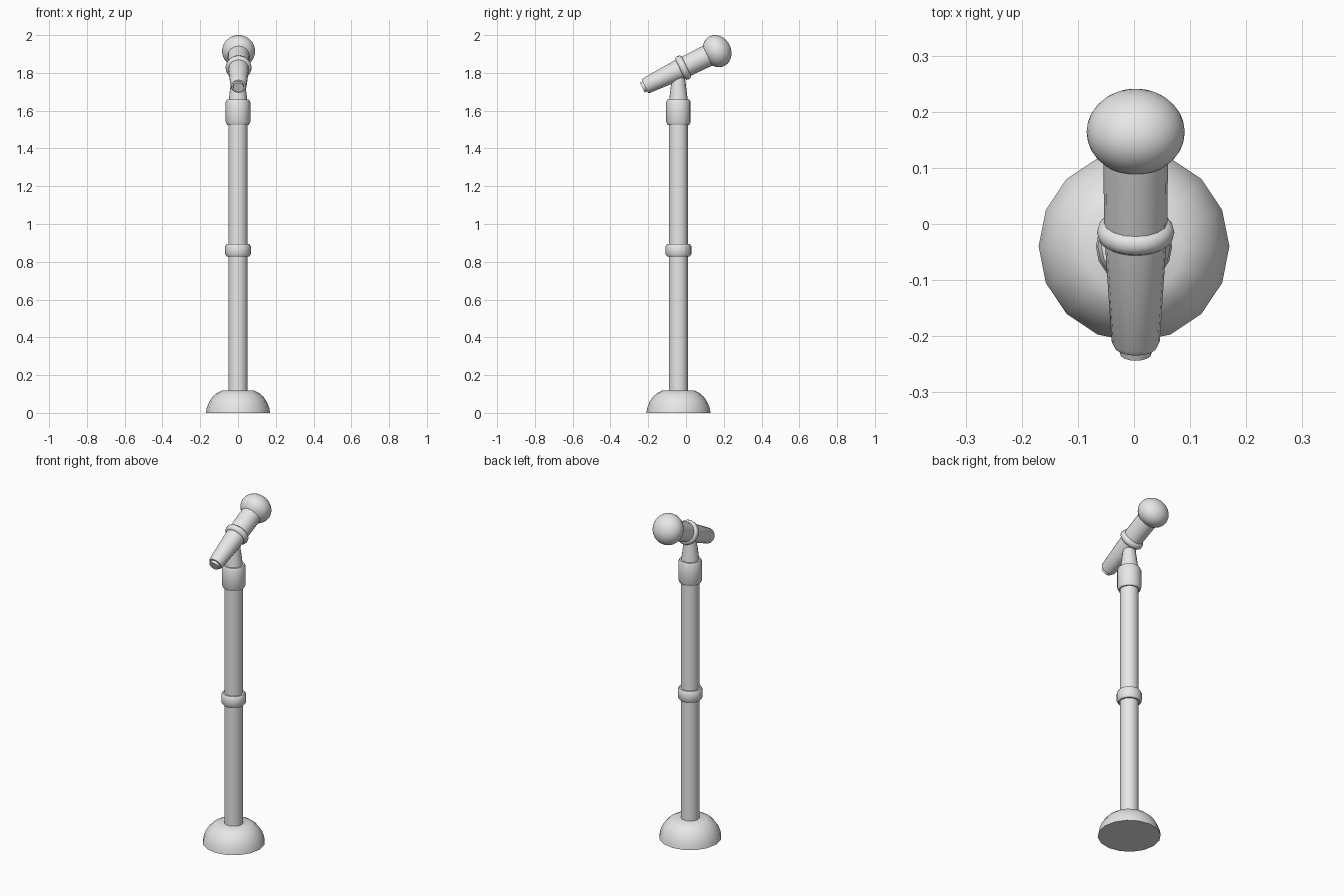
import bpy
import bmesh
from math import radians, sin, cos, tau
from mathutils import Matrix

cube = bpy.data.objects.get("Cube")
if cube:
    bpy.data.objects.remove(cube, do_unlink=True)

# Single plain grey finish
grey = bpy.data.materials.new("plain_grey")
grey.use_nodes = True
colour = (0.8, 0.8, 0.8, 1.0)
grey.diffuse_color = colour
grey.node_tree.nodes["Principled BSDF"].inputs["Base Color"].default_value = colour

STAND = Matrix.Translation((0, -0.04, 0))
MIC = Matrix.Translation((0.003, 0.164, 1.915)) @ Matrix.Rotation(radians(-64), 4, 'X')


def finish(bm, name, frame, angle=50):
    """Turn a bmesh into a placed, smooth-shaded grey object."""
    bmesh.ops.recalc_face_normals(bm, faces=bm.faces)
    mesh = bpy.data.meshes.new(name)
    bm.to_mesh(mesh)
    bm.free()
    mesh.materials.append(grey)
    obj = bpy.data.objects.new(name, mesh)
    bpy.context.collection.objects.link(obj)
    obj.matrix_world = frame
    bpy.ops.object.select_all(action='DESELECT')
    obj.select_set(True)
    bpy.context.view_layer.objects.active = obj
    bpy.ops.object.shade_smooth_by_angle(angle=radians(angle))
    return obj


def turned(name, profile, frame, sides=16):
    """Closed solid turned around local z from (radius, height) points."""
    bm = bmesh.new()
    rings = [[bm.verts.new((r * cos(tau * i / sides), r * sin(tau * i / sides), z))
              for i in range(sides)] for r, z in profile]
    for low, high in zip(rings, rings[1:]):
        for i in range(sides):
            j = (i + 1) % sides
            bm.faces.new((low[i], low[j], high[j], high[i]))
    bm.faces.new(rings[0][::-1])
    bm.faces.new(rings[-1])
    return finish(bm, name, frame)


# Upright stand
turned("base", [(0.17, 0), (0.165, 0.028), (0.153, 0.058), (0.135, 0.085),
                (0.112, 0.105), (0.087, 0.118)], STAND)
turned("pole", [(0.051, 0.1), (0.051, 1.56)], STAND)
turned("pole_ring", [(0.06, 0.828), (0.068, 0.84), (0.068, 0.882), (0.06, 0.895)], STAND)
turned("top_collar", [(0.058, 1.525), (0.065, 1.54), (0.065, 1.645), (0.058, 1.66)], STAND)
turned("mic_neck", [(0.05, 1.65), (0.044, 1.7), (0.032, 1.79)], STAND)

# Tilted microphone, local z running from tail to head
turned("mic_tail_plug", [(0.028, -0.44), (0.03, -0.41)], MIC)
turned("mic_handle", [(0.038, -0.425), (0.043, -0.415), (0.056, -0.2), (0.058, -0.03)], MIC)
turned("mic_ring", [(0.056, -0.218), (0.066, -0.211), (0.069, -0.199),
                    (0.066, -0.187), (0.056, -0.18)], MIC, 24)

# Slightly flattened ball head
bm = bmesh.new()
bmesh.ops.create_uvsphere(bm, u_segments=32, v_segments=16, radius=0.0875)
bmesh.ops.scale(bm, vec=(1, 1, 0.85), verts=bm.verts)
finish(bm, "mic_head", MIC)
